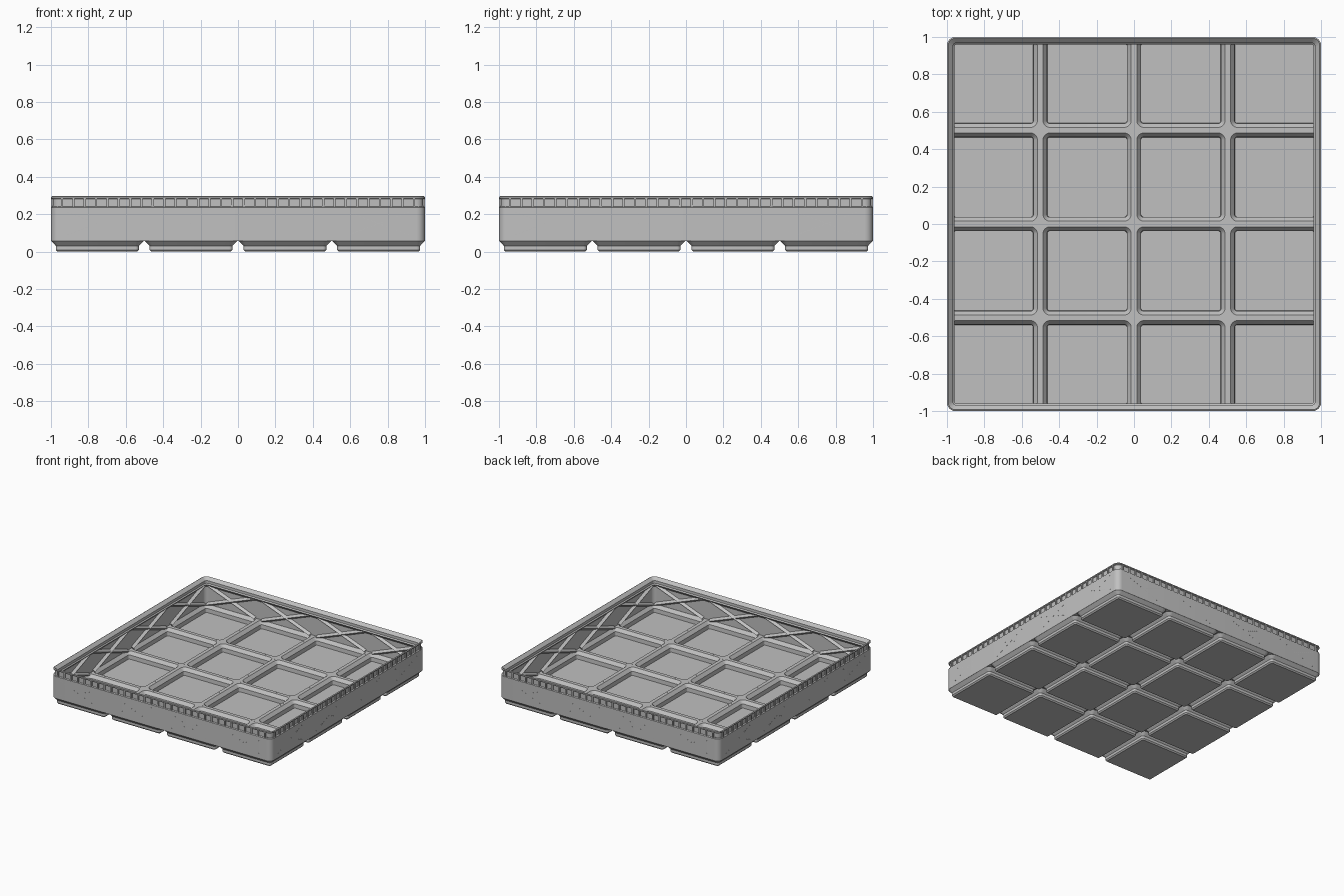
import bpy, bmesh, math
from mathutils import Vector, Matrix

if "Cube" in bpy.data.objects:
    bpy.data.objects.remove(bpy.data.objects["Cube"])

PITCH = 0.5015
CELLS = [(i - 1.5) * PITCH for i in range(4)]

grey = bpy.data.materials.new("plain_grey")
grey.diffuse_color = (0.53, 0.53, 0.53, 1)
grey.use_nodes = True
grey.node_tree.nodes["Principled BSDF"].inputs["Base Color"].default_value = grey.diffuse_color


def finish(bm, name, smooth=True):
    bmesh.ops.recalc_face_normals(bm, faces=bm.faces)
    me = bpy.data.meshes.new(name)
    bm.to_mesh(me)
    bm.free()
    me.materials.append(grey)
    ob = bpy.data.objects.new(name, me)
    bpy.context.collection.objects.link(ob)
    if smooth:
        bpy.ops.object.select_all(action='DESELECT')
        ob.select_set(True)
        bpy.context.view_layer.objects.active = ob
        bpy.ops.object.shade_smooth_by_angle(angle=math.radians(30))
    return ob


def keep_inside(p, half=0.9995, r=0.045):
    # hold a point inside the rounded outline of the tray
    x, y = (max(-half, min(half, v)) for v in p[:2])
    c = half - r
    if abs(x) > c and abs(y) > c:
        d = Vector((abs(x) - c, abs(y) - c))
        if d.length > r:
            d = d.normalized() * r
            x, y = math.copysign(c + d.x, x), math.copysign(c + d.y, y)
    return Vector((x, y, p[2]))


def loop(bm, half, r, z, cx=0, cy=0, clamp=False, seg=6):
    # rounded square ring of vertices
    verts = []
    for q, (sx, sy) in enumerate([(1, 1), (-1, 1), (-1, -1), (1, -1)]):
        for k in range(seg + 1):
            a = math.pi / 2 * (q + k / seg)
            p = Vector((cx + sx * (half - r) + r * math.cos(a),
                        cy + sy * (half - r) + r * math.sin(a), z))
            verts.append(bm.verts.new(keep_inside(p) if clamp else p))
    return verts


def bridge(bm, a, b):
    n = len(a)
    for i in range(n):
        j = (i + 1) % n
        bm.faces.new((a[i], a[j], b[j], b[i]))


# Wall with recessed band and stacking lip: (half width, corner radius, height)
wall = [(1, .045, .057), (1, .045, .237), (.99, .037, .241), (.99, .037, .28),
        (1, .045, .284), (1, .045, .292), (.993, .038, .296), (.969, .022, .273),
        (.969, .022, .2515), (.961, .016, .243), (.9885, .034, .216),
        (.9885, .034, .057)]
bm = bmesh.new()
rings = [loop(bm, *w) for w in wall]
for a, b in zip(rings, rings[1:] + rings[:1]):
    bridge(bm, a, b)
finish(bm, "outer_wall")

# Feet with hollow pockets, joined by ridges
cell = [(.2125, .0095, 0), (.222, .019, .0096), (.222, .019, .031),
        (.2478, .045, .057), (.2507, .0005, .057), (.2507, .0005, .07),
        (.236, .038, .07), (.2145, .014, .045), (.2125, .012, .012)]
bm = bmesh.new()
for cx in CELLS:
    for cy in CELLS:
        rings = [loop(bm, *c, cx, cy, True) for c in cell]
        for a, b in zip(rings, rings[1:]):
            bridge(bm, a, b)
        bm.faces.new(rings[0])
        bm.faces.new(rings[-1])
finish(bm, "base_feet")


def box(bm, x0, x1, y0, y1, z0, z1, m):
    mid = Vector(((x0 + x1) / 2, (y0 + y1) / 2, (z0 + z1) / 2))
    size = Matrix.Diagonal((x1 - x0, y1 - y0, z1 - z0, 1))
    bmesh.ops.create_cube(bm, size=1, matrix=m @ Matrix.Translation(mid) @ size)


SIDES = [Matrix.Rotation(k * math.pi / 2, 4, 'Z') for k in range(4)]

# Small upright ribs around the lip band
bm = bmesh.new()
for m in SIDES:
    for i in range(-16, 16):
        x = (i + .5) * .0607
        box(bm, x - .006, x + .006, -.9995, -.986, .238, .283, m)
finish(bm, "lip_ribs", False)

# Crossed braces inside each wall panel
bm = bmesh.new()
for m in SIDES:
    for cx in CELLS:
        for s in (-1, 1):
            a = Vector((cx - .218, -.992, .15 - s * .082))
            b = Vector((cx + .218, -.992, .15 + s * .082))
            d = (b - a).normalized()
            across = Vector((-d.z, 0, d.x)) * .018
            inward = Vector((0, .024, 0))
            ends = [[bm.verts.new(m @ (p + o)) for o in (across, -across, inward)]
                    for p in (a, b)]
            bm.faces.new(ends[0])
            bm.faces.new(ends[1])
            bridge(bm, *ends)
finish(bm, "cross_braces", False)

# Fine dashed seams on the outside, following the braces
bm = bmesh.new()
for m in SIDES:
    for cx in CELLS:
        for s in (-1, 1):
            tilt = Matrix.Rotation(-s * math.atan2(.164, .436), 4, 'Y')
            at = m @ Matrix.Translation((cx, 0, .15)) @ tilt
            for k in range(-8, 9):
                t = k * .021
                box(bm, t - .006, t + .006, -1.0005, -.999, -.001, .001, at)
finish(bm, "wall_seams", False)
